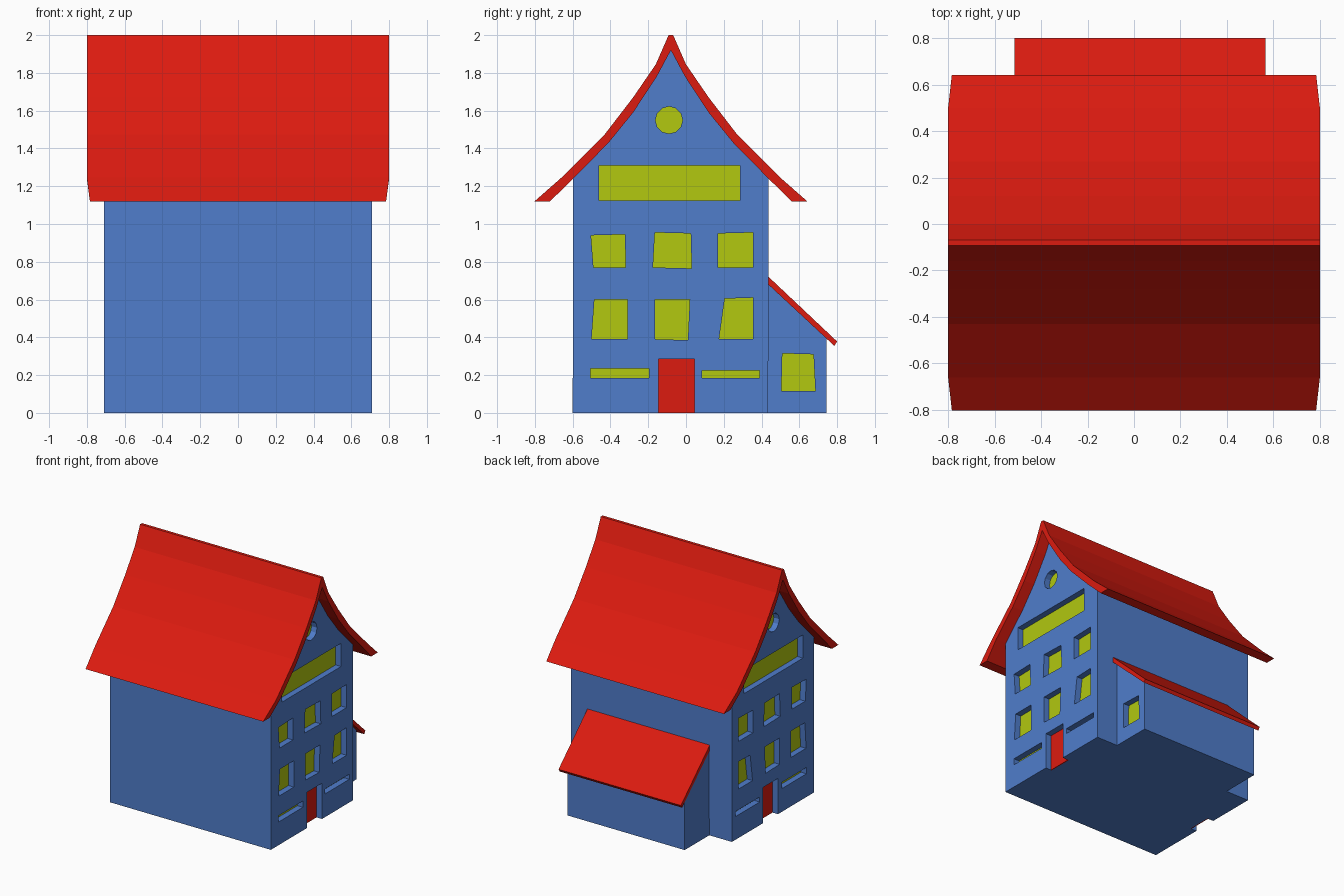
import bpy, bmesh, math

if "Cube" in bpy.data.objects:
    bpy.data.objects.remove(bpy.data.objects["Cube"])

def material(name, rgb):
    m = bpy.data.materials.new(name)
    m.diffuse_color = (*rgb, 1)
    m.use_nodes = True
    m.node_tree.nodes["Principled BSDF"].inputs["Base Color"].default_value = m.diffuse_color
    return m

BLUE = material("blue_wall", (0.08, 0.205, 0.6))
RED = material("red_tile", (0.72, 0.011, 0.005))
YELLOW = material("yellow_pane", (0.445, 0.578, 0.005))

def prisms(name, outlines, x0, x1, mat, mirror=False):
    """Extrude (y, z) outlines along x into one object."""
    bm = bmesh.new()
    for pts in outlines:
        a = [bm.verts.new((x0, y, z)) for y, z in pts]
        b = [bm.verts.new((x1, y, z)) for y, z in pts]
        bm.faces.new(a)
        bm.faces.new(b[::-1])
        for i in range(len(pts)):
            j = (i + 1) % len(pts)
            bm.faces.new((a[i], b[i], b[j], a[j]))
    bmesh.ops.recalc_face_normals(bm, faces=bm.faces)
    me = bpy.data.meshes.new(name)
    bm.to_mesh(me)
    bm.free()
    me.materials.append(mat)
    ob = bpy.data.objects.new(name, me)
    bpy.context.collection.objects.link(ob)
    if mirror:
        ob.modifiers.new("mirror", 'MIRROR')
    return ob

def carve(ob, outlines, x0, x1, mirror=False):
    """Cut recesses with the given outlines."""
    cutter = prisms("recess_cutter", outlines, x0, x1, BLUE, mirror)
    cutter.hide_render = True
    mod = ob.modifiers.new("recess", 'BOOLEAN')
    mod.operation = 'DIFFERENCE'
    mod.solver = 'EXACT'
    mod.object = cutter
    bpy.context.view_layer.objects.active = ob
    bpy.ops.object.modifier_apply(modifier=mod.name)
    bpy.data.objects.remove(cutter)

def rect(y0, y1, z0, z1):
    return [(y0, z0), (y1, z0), (y1, z1), (y0, z1)]

RIDGE = -0.08   # y of the ridge
WALL = 0.71     # half length of the house
DEPTH = 0.05    # window recess

def both_sides(half):
    """Left eave to right eave from distances to the ridge."""
    left = [(RIDGE - d, z) for d, z in reversed(half)]
    return left + [(RIDGE + d, z) for d, z in half if d > 0]

# Main roof: flared section, drawn in slightly at the eaves
outer = [(0.012, 2.0), (0.08, 1.845), (0.2, 1.67), (0.35, 1.475), (0.58, 1.245), (0.722, 1.12)]
inner = [(0, 1.92), (0.075, 1.78), (0.2, 1.59), (0.33, 1.43), (0.517, 1.24), (0.64, 1.12)]
roof = prisms("main_roof", [both_sides(outer) + both_sides(inner)[::-1]], -0.8, 0.8, RED)
for v in roof.data.vertices:
    if v.co.z < 1.15:
        v.co.x *= 0.98

# House body with gables under the roof
gable = both_sides([(d, z + 0.01) for d, z in inner[:-1]])
body = prisms("house_body", [[(-0.6, 0)] + gable + [(0.435, 0), ]], -WALL, WALL, BLUE)

# Gable windows, hand-drawn crooked quads
windows = [
    [(-.503, .94), (-.323, .945), (-.32, .77), (-.49, .77)],
    [(-.165, .955), (.025, .95), (.03, .765), (-.175, .77)],
    [(.17, .95), (.355, .955), (.355, .77), (.17, .77)],
    [(-.485, .60), (-.31, .60), (-.31, .39), (-.5, .39)],
    [(-.165, .60), (.02, .60), (.01, .385), (-.165, .39)],
    [(.205, .605), (.355, .61), (.355, .39), (.175, .39)],
    rect(-.505, -.195, .185, .235),
    rect(.085, .39, .185, .225),
    rect(-.46, .285, 1.125, 1.31),
    [(-.09 + .072 * math.cos(i * math.tau / 12), 1.55 + .072 * math.sin(i * math.tau / 12))
     for i in range(12)],
]
carve(body, windows + [rect(-.145, .045, -.1, .285)], WALL - DEPTH, WALL + 0.1, mirror=True)
pane = (WALL - DEPTH - 0.005, WALL - DEPTH + 0.002)
prisms("gable_windows", windows, *pane, YELLOW, mirror=True)
prisms("doors", [rect(-.145, .045, 0, .285)], *pane, RED, mirror=True)

# Lean-to at the back with one window
annex = prisms("annex_body", [[(.42, 0), (.745, 0), (.745, .41), (.42, .71)]], -0.51, 0.525, BLUE)
annex_window = [[(.51, .315), (.675, .31), (.685, .115), (.505, .115)]]
carve(annex, annex_window, 0.525 - DEPTH, 0.6)
prisms("annex_window", annex_window, 0.47, 0.477, YELLOW)
prisms("annex_roof", [[(.43, .727), (.43, .685), (.785, .355), (.80, .378)]], -0.515, 0.565, RED)
